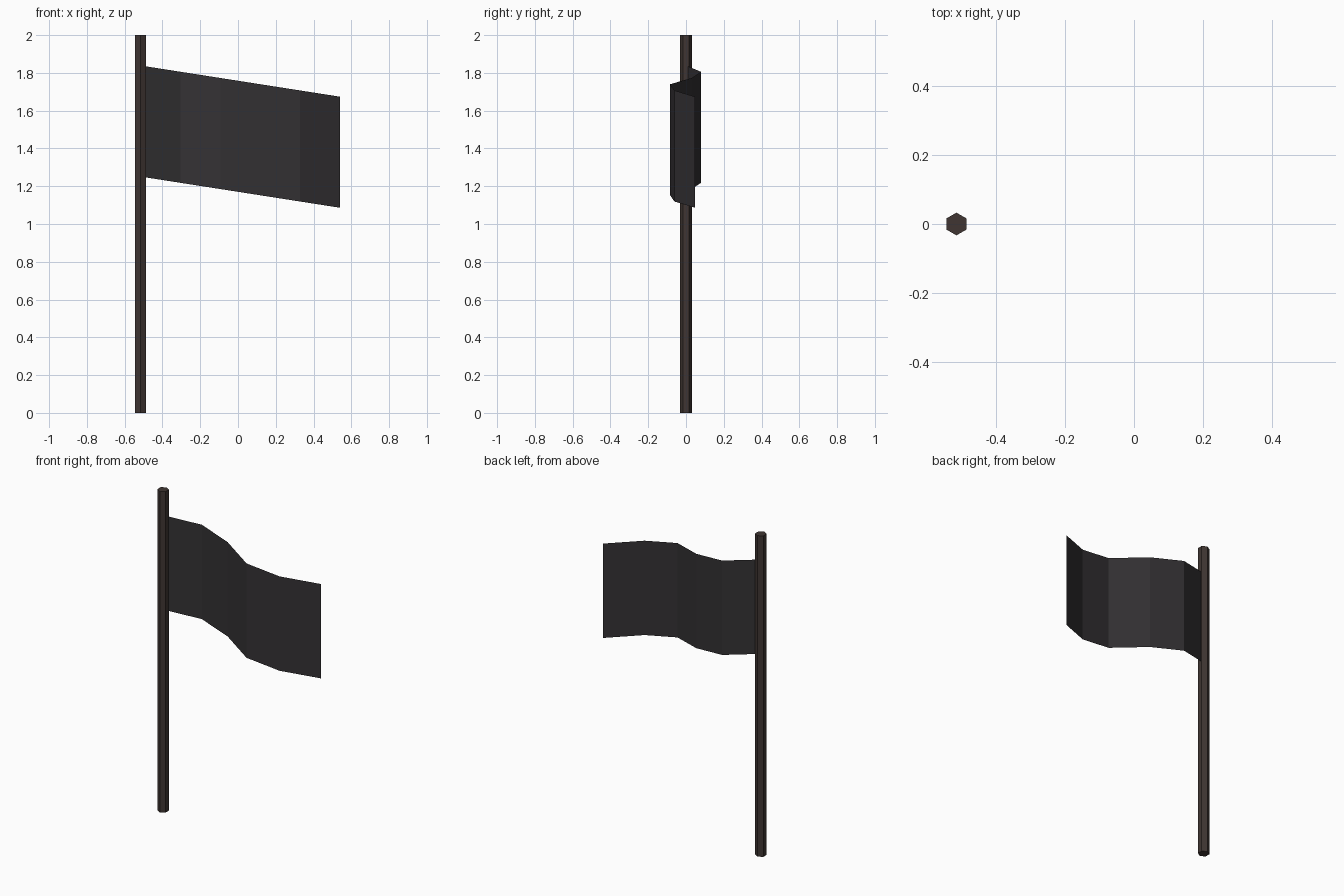
import bpy, bmesh, math

if "Cube" in bpy.data.objects:
    bpy.data.objects.remove(bpy.data.objects["Cube"])

POLE_X = -0.516


def paint(obj, name, color):
    mat = bpy.data.materials.new(name)
    mat.diffuse_color = (*color, 1)
    mat.use_nodes = True
    mat.node_tree.nodes["Principled BSDF"].inputs["Base Color"].default_value = mat.diffuse_color
    obj.data.materials.append(mat)


# Hexagonal pole, corners pointing along y
bpy.ops.mesh.primitive_cylinder_add(vertices=6, radius=0.033, depth=2,
                                    location=(POLE_X, 0, 1))
pole = bpy.context.object
pole.name = "pole"
paint(pole, "dark_wood", (0.05, 0.036, 0.032))

# Waving cloth: a single sheet, drooping away from the pole
wave = [0.0, 0.079, 0.031, -0.084, -0.061, 0.048]
step, droop, height = 0.2112, 0.033, 0.588
bm = bmesh.new()
columns = []
for i, y in enumerate(wave):
    x, top = POLE_X + i * step, 1.839 - i * droop
    columns.append([bm.verts.new((x, y, top - height)), bm.verts.new((x, y, top))])
for a, b in zip(columns, columns[1:]):
    bm.faces.new((a[0], b[0], b[1], a[1]))
mesh = bpy.data.meshes.new("flag_cloth")
bm.to_mesh(mesh)
bm.free()
flag = bpy.data.objects.new("flag_cloth", mesh)
bpy.context.collection.objects.link(flag)
paint(flag, "dark_cloth", (0.034, 0.031, 0.034))
